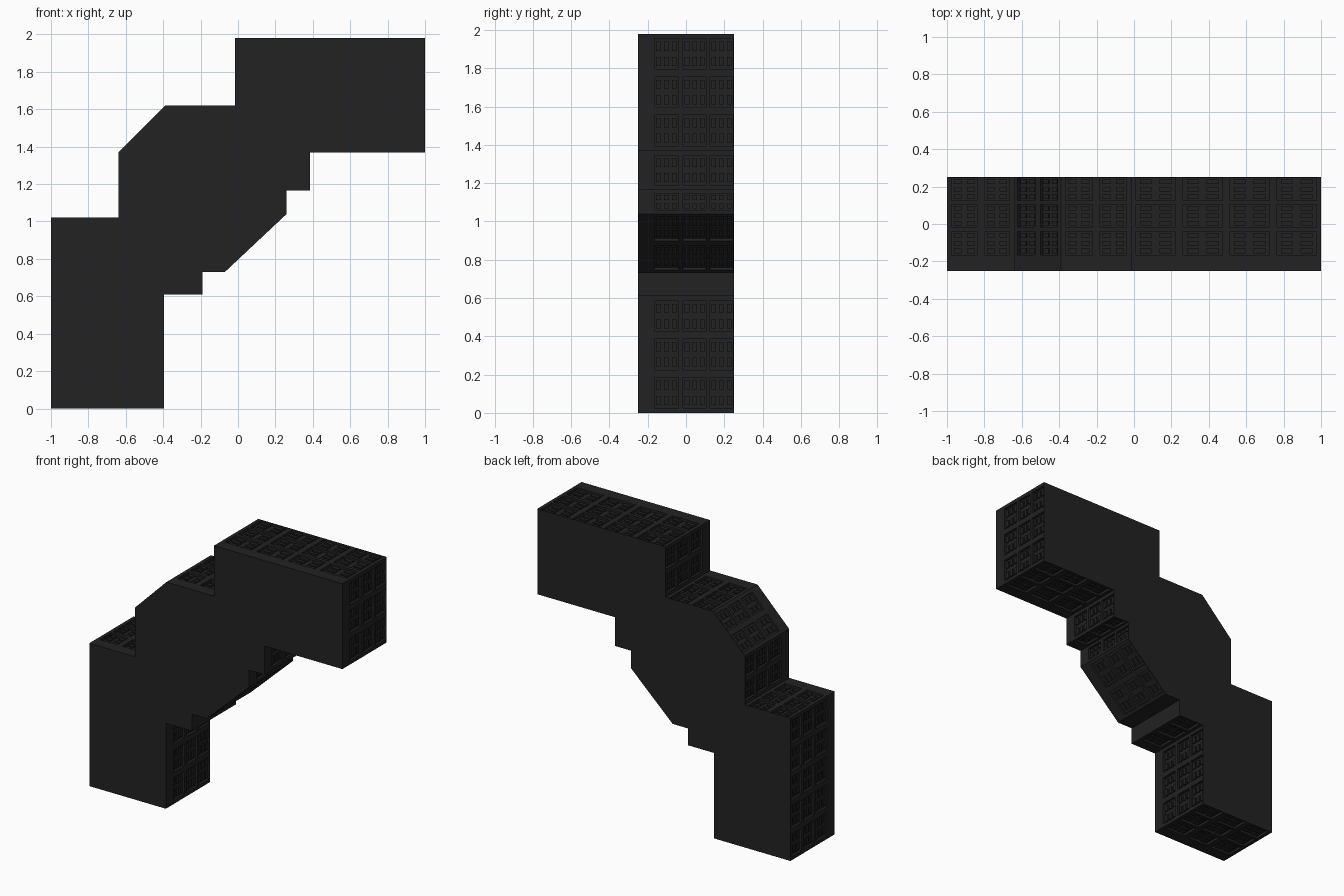
import bpy, bmesh
from mathutils import Vector

if "Cube" in bpy.data.objects:
    bpy.data.objects.remove(bpy.data.objects["Cube"])

HALF = 0.25          # half depth of the slab
DEPTH = 0.018        # panel recess
PAD = 0.009          # height of small blocks inside a panel

# stepped outline, clockwise: x, z, number of panel rows on the edge that follows
outline = [
    (-1, 0, 5), (-1, 1.02, 2), (-0.64, 1.02, 2), (-0.64, 1.37, 2),
    (-0.39, 1.62, 2), (-0.015, 1.62, 2), (-0.015, 1.98, 4), (1, 1.98, 3),
    (1, 1.37, 3), (0.385, 1.37, 1), (0.385, 1.165, 1), (0.26, 1.165, 1),
    (0.26, 1.04, 2), (-0.07, 0.73, 0), (-0.19, 0.73, 0), (-0.19, 0.61, 1),
    (-0.395, 0.61, 3), (-0.395, 0, 3)]
columns = [(-0.165, -0.04), (-0.015, 0.105), (0.125, 0.245)]

body = bmesh.new()
pads = bmesh.new()


def quad(bm, *pts):
    bm.faces.new([bm.verts.new(p) for p in pts])


def recess(bm, P, u0, u1, v0, v1, top, bottom):
    """Rectangle at height 'bottom' joined by walls to height 'top'."""
    c = [(u0, v0), (u1, v0), (u1, v1), (u0, v1)]
    quad(bm, *[P(u, v, bottom) for u, v in c])
    for i in range(4):
        a, b = c[i], c[(i + 1) % 4]
        quad(bm, P(*a, top), P(*b, top), P(*b, bottom), P(*a, bottom))


def panelled_edge(a, b, rows):
    d = (b - a).normalized()
    n = Vector((-d.z, 0, d.x))
    length = (b - a).length

    def P(u, v, h):
        return a + d * u + n * h + Vector((0, v, 0))

    # row spans along the edge
    gap = 0.04
    margin = min(0.025, length * 0.15)
    size = (length - 2 * margin - gap * (rows - 1)) / max(rows, 1)
    spans = [(margin + i * (size + gap), margin + i * (size + gap) + size)
             for i in range(rows)]
    us = sorted({0, length, *[t for s in spans for t in s]})
    vs = sorted({-HALF, HALF, *([t for s in columns for t in s] if rows else [])})
    for u0, u1 in zip(us, us[1:]):
        for v0, v1 in zip(vs, vs[1:]):
            if (u0, u1) in spans and (v0, v1) in columns:
                recess(body, P, u0, u1, v0, v1, 0, -DEPTH)
                # small raised blocks inside the panel
                cu, cv = (u1 - u0) / 2, (v1 - v0) / 3
                for i in range(2):
                    for j in range(3):
                        p, q = u0 + cu * i, v0 + cv * j
                        recess(pads, P, p + cu * .2, p + cu * .8,
                               q + cv * .2, q + cv * .8, -DEPTH, -DEPTH + PAD)
            else:
                quad(body, P(u0, v0, 0), P(u1, v0, 0), P(u1, v1, 0), P(u0, v1, 0))


# panelled rim, then plain front and back
corners = [Vector((x, 0, z)) for x, z, _ in outline]
for i, (_, _, rows) in enumerate(outline):
    panelled_edge(corners[i], corners[(i + 1) % len(corners)], rows)
for y in (-HALF, HALF):
    quad(body, *[c + Vector((0, y, 0)) for c in corners])

mat = bpy.data.materials.new("dark_panel")
mat.diffuse_color = (0.016, 0.016, 0.016, 1)
mat.use_nodes = True
mat.node_tree.nodes["Principled BSDF"].inputs["Base Color"].default_value = mat.diffuse_color
for name, bm in (("stepped_block", body), ("panel_blocks", pads)):
    bmesh.ops.remove_doubles(bm, verts=bm.verts, dist=1e-5)
    bmesh.ops.recalc_face_normals(bm, faces=bm.faces)
    mesh = bpy.data.meshes.new(name)
    bm.to_mesh(mesh)
    bm.free()
    mesh.materials.append(mat)
    bpy.context.collection.objects.link(bpy.data.objects.new(name, mesh))
